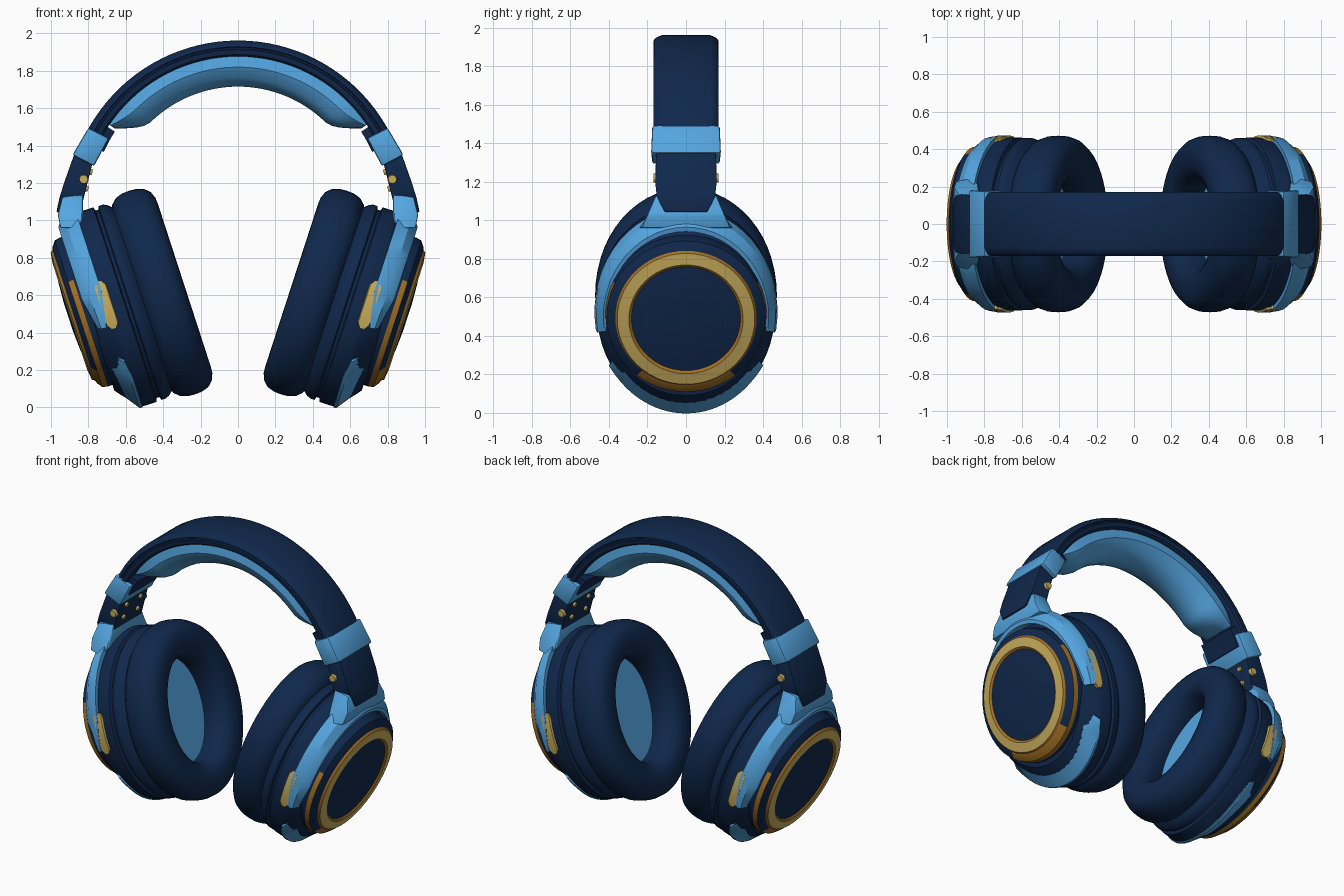
import bpy, bmesh
from math import sin, cos, pi, radians
from mathutils import Matrix, Vector

cube = bpy.data.objects.get("Cube")
if cube:
    bpy.data.objects.remove(cube, do_unlink=True)


def material(name, rgb):
    m = bpy.data.materials.new(name)
    m.use_nodes = True
    m.diffuse_color = (*rgb, 1)
    bsdf = next(n for n in m.node_tree.nodes if n.type == 'BSDF_PRINCIPLED')
    bsdf.inputs["Base Color"].default_value = (*rgb, 1)
    return m


NAVY = material("navy", (0.005, 0.021, 0.072))
BLUE = material("sky_blue", (0.09, 0.38, 0.75))
GOLD = material("gold", (0.58, 0.42, 0.11))
BRONZE = material("dark_gold", (0.36, 0.16, 0.018))

# Ear cup frame: local x points out of the cup, local z up along its face
CUP = Matrix.Translation((0.42, 0, 0.61)) @ Matrix.Rotation(radians(18), 4, 'Y')
HUB_Z = 1.047   # centre of the headband arc


def finish(name, bm, mats, mirror):
    bmesh.ops.recalc_face_normals(bm, faces=bm.faces)
    me = bpy.data.meshes.new(name)
    bm.to_mesh(me)
    bm.free()
    for m in mats:
        me.materials.append(m)
    ob = bpy.data.objects.new(name, me)
    bpy.context.collection.objects.link(ob)
    bpy.ops.object.select_all(action='DESELECT')
    ob.select_set(True)
    bpy.context.view_layer.objects.active = ob
    bpy.ops.object.shade_smooth_by_angle(angle=radians(32))
    if mirror:
        mod = ob.modifiers.new("Mirror", 'MIRROR')
        mod.use_mirror_merge = False
    return ob


def loft(name, groups, mats, frame=None, mirror=True, cyclic=False, rule=None, bevel=0):
    """Bridge consecutive closed loops; each group of loops is one shell."""
    bm = bmesh.new()
    for loops in groups:
        rings = [[bm.verts.new(p) for p in loop] for loop in loops]
        n = len(rings[0])
        pairs = list(zip(rings, rings[1:]))
        if cyclic:
            pairs.append((rings[-1], rings[0]))
        for i, (a, b) in enumerate(pairs):
            for j in range(n):
                k = (j + 1) % n
                f = bm.faces.new((a[j], a[k], b[k], b[j]))
                if rule:
                    f.material_index = rule(i, f.calc_center_median())
        if not cyclic:
            bm.faces.new(rings[0])
            bm.faces.new(rings[-1])
    bmesh.ops.recalc_face_normals(bm, faces=bm.faces)
    if bevel:
        bmesh.ops.bevel(bm, geom=bm.edges[:], offset=bevel, segments=2,
                        profile=0.5, affect='EDGES')
    if frame:
        bm.transform(frame)
    return finish(name, bm, mats, mirror)


def ellipse(n, ry, rz, zc=0, count=56):
    return [(n, ry * sin(2 * pi * k / count), zc + rz * cos(2 * pi * k / count))
            for k in range(count)]


def cup_arch(name, spans, section, mat, taper=0, steps=30):
    """Curved bar around the cup; section holds (n, ry, rz), spans are in degrees."""
    groups = []
    mid = sum(s[0] for s in section) / len(section)
    for start, end in spans:
        loops = []
        for k in range(steps + 1):
            t = k / steps
            phi = radians(start + (end - start) * t)
            edge = min(t, 1 - t)
            w = 1 - taper * max(0, 1 - edge / 0.1)
            loops.append([(mid + (n - mid) * w, ry * sin(phi), 0.01 + rz * cos(phi))
                          for n, ry, rz in section])
        groups.append(loops)
    return loft(name, groups, [mat], CUP)


def band_sweep(name, section_at, start, end, mat, mirror=False, steps=40):
    """Sweep a (radius, y) section along the headband arc."""
    loops = []
    for k in range(steps + 1):
        deg = start + (end - start) * k / steps
        a = radians(deg)
        loops.append([(r * sin(a), y, HUB_Z + r * cos(a)) for r, y in section_at(deg)])
    return loft(name, [loops], [mat], mirror=mirror)


def prism(name, points, mat, bevel=0.01):
    """Side profile of (x, z, half width), extruded both ways along y."""
    loops = [[(x, s * w, z) for x, z, w in points] for s in (-1, 1)]
    return loft(name, [loops], [mat], bevel=bevel)


def both(half):
    return half + [(r, -y) for r, y in reversed(half)]


# Headband shell with a groove along each side
shell = both([(0.915, 0.125), (0.905, 0.15), (0.893, 0.165), (0.882, 0.17), (0.878, 0.16),
              (0.87, 0.16), (0.866, 0.17), (0.84, 0.165), (0.83, 0.15)])
band_sweep("headband", lambda d: shell, -67, 67, NAVY)


# Soft pad under the headband, thinning towards both ends
def pad_section(deg):
    e = max(0, (abs(deg) - 44) / 12)
    depth = 0.168 * (1 - 0.75 * e ** 2)
    w = 1 - 0.2 * e ** 2
    return both([(0.84, 0.14 * w), (0.84 - 0.4 * depth, 0.15 * w),
                 (0.84 - 0.75 * depth, 0.12 * w), (0.84 - 0.95 * depth, 0.07 * w),
                 (0.84 - depth * 1.02, 0.02 * w)])


band_sweep("headband_pad", pad_section, -56, 56, BLUE)

# Band end blocks, collars and sliders
block = both([(0.845, 0.15), (0.785, 0.14)])
band_sweep("band_end_blocks", lambda d: block, 57, 66, NAVY, mirror=True, steps=4)
prism("collars", [(0.80, 1.495, 0.175), (0.69, 1.44, 0.175),
                  (0.77, 1.29, 0.175), (0.885, 1.35, 0.182)], BLUE, 0.012)
prism("sliders", [(0.77, 1.34, 0.155), (0.87, 1.37, 0.155), (0.93, 1.2, 0.16),
                  (0.955, 1.12, 0.155), (0.971, 1.045, 0.11), (0.88, 1.03, 0.11),
                  (0.83, 1.1, 0.15)], NAVY, 0.006)


# Gold screws on the slider sides and inner faces
def screws(name, spots, radius):
    bm = bmesh.new()
    for pos, normal in spots:
        turn = Vector(normal).to_track_quat('Z', 'Y').to_matrix().to_4x4()
        bmesh.ops.create_cone(bm, cap_ends=True, segments=14, radius1=radius,
                              radius2=radius * 0.85, depth=0.02,
                              matrix=Matrix.Translation(pos) @ turn)
    return finish(name, bm, [GOLD], True)


screws("side_screws", [((0.825, s * 0.158, 1.22), (0, s, 0)) for s in (-1, 1)], 0.026)
screws("inner_screws", [((0.778 + 0.05 * t, s * 0.075, 1.30 - 0.2 * t), (-0.96, 0, -0.28))
                        for s in (-1, 1) for t in (0.2, 0.65)], 0.017)

# Yoke: stem, arch around the cup, and gold inlays beside the arm tips
prism("yoke_stems", [(0.83, 1.14, 0.145), (0.94, 1.125, 0.16), (0.963, 1.03, 0.2),
                     (0.95, 0.96, 0.23), (0.86, 0.96, 0.25), (0.83, 1.0, 0.21)], BLUE, 0.008)
cup_arch("yoke_arms", [(-100, 100)],
         [(0.29, 0.475, 0.56), (0.36, 0.465, 0.545), (0.405, 0.43, 0.495),
          (0.405, 0.412, 0.47), (0.29, 0.41, 0.47)], BLUE, taper=0.6)
cup_arch("gold_inlays", [(74, 102), (-74, -102)],
         [(0.255, 0.46, 0.54), (0.26, 0.473, 0.556), (0.32, 0.472, 0.552),
          (0.32, 0.44, 0.52)], GOLD, taper=0.6, steps=10)
cup_arch("lower_guards", [(122, 238)],
         [(0.27, 0.46, 0.55), (0.275, 0.473, 0.562), (0.29, 0.47, 0.56),
          (0.365, 0.435, 0.455), (0.365, 0.40, 0.42), (0.28, 0.43, 0.5)], BLUE, taper=0.5)

# Ear cup housing: stepped oval shell
housing = [(0.09, 0.42, 0.51), (0.12, 0.45, 0.535), (0.14, 0.46, 0.545), (0.165, 0.46, 0.545),
           (0.172, 0.442, 0.527), (0.188, 0.442, 0.527), (0.195, 0.462, 0.547),
           (0.275, 0.462, 0.547), (0.29, 0.455, 0.537), (0.37, 0.425, 0.445), (0.39, 0.40, 0.42)]
loft("ear_cup_housings", [[ellipse(*h) for h in housing]], [NAVY], CUP)

# Outer disc with gold ring, bronze edges and a shallow domed centre
disc = [(0.36, 0.418), (0.415, 0.418), (0.445, 0.412), (0.465, 0.385), (0.472, 0.367),
        (0.486, 0.357), (0.494, 0.297), (0.484, 0.283), (0.496, 0.19), (0.502, 0.08)]


def disc_colour(i, c):
    if i == 5:
        return 1
    if i in (4, 6) or (i == 1 and c.z < 0.2) or (i in (2, 3) and c.z < -0.27):
        return 2
    return 0


loft("outer_discs", [[ellipse(n, r, r, 0.03) for n, r in disc]],
     [NAVY, GOLD, BRONZE], CUP, rule=disc_colour)

# Ear cushions: oval ring with a plump rounded section
tube = []
for k in range(20):
    a = 2 * pi * k / 20
    c, s = cos(a), sin(a)
    soft = (abs(c) ** 2.6 + abs(s) ** 2.6) ** (-1 / 2.6)
    inset = 0.118 - 0.118 * c * soft
    tube.append(ellipse(-0.015 + 0.125 * s * soft, 0.472 - inset, 0.572 - inset))
loft("ear_cushions", [tube], [NAVY], CUP, cyclic=True)

# Speaker cloth inside the cushions
loft("speaker_cloths", [[ellipse(0.03, 0.27, 0.37), ellipse(0.06, 0.27, 0.37)]], [BLUE], CUP)
